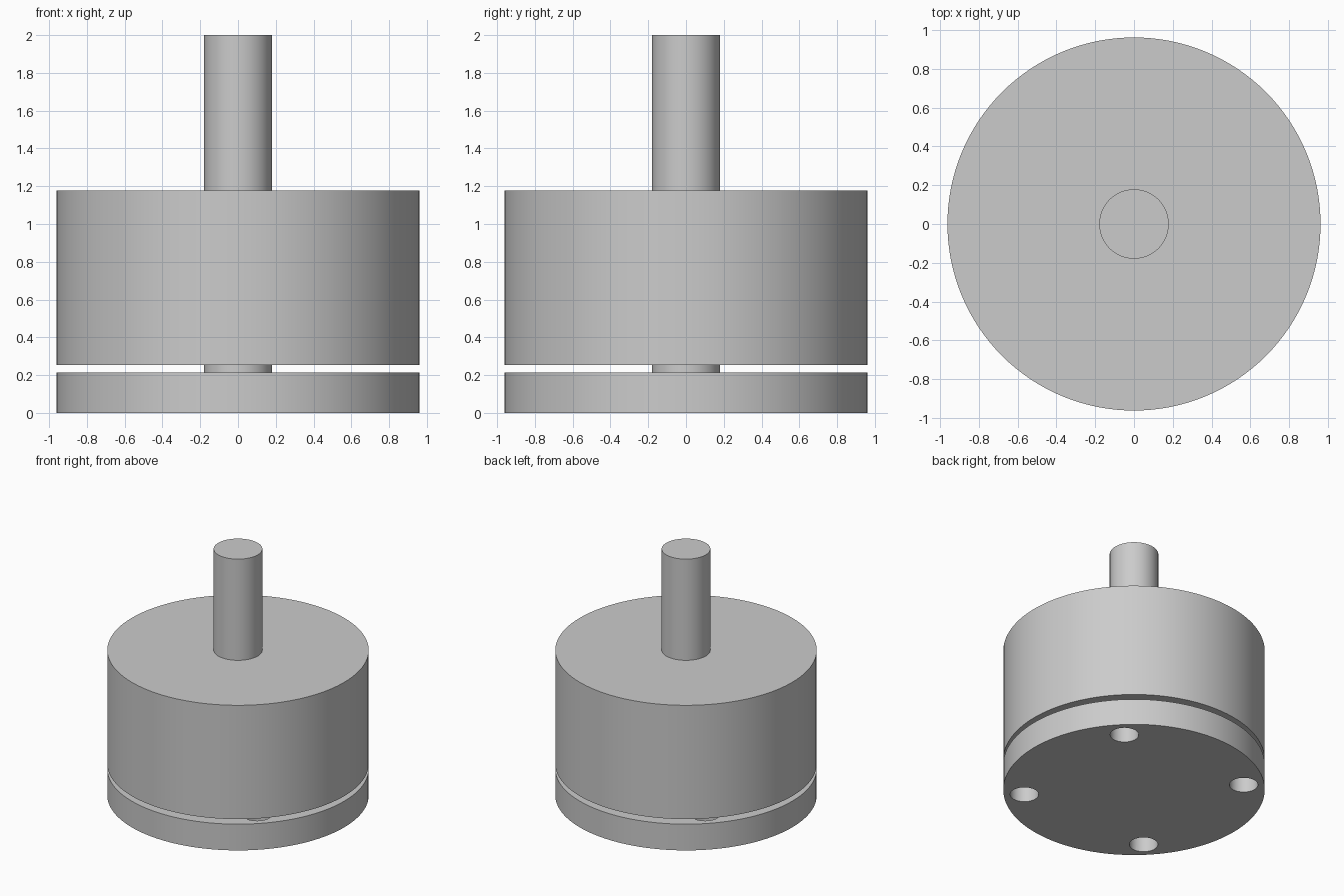
import bpy
from math import radians, cos, sin

cube = bpy.data.objects.get("Cube")
if cube:
    bpy.data.objects.remove(cube, do_unlink=True)

# One plain grey for every part
grey = bpy.data.materials.new("light_grey")
grey.use_nodes = True
colour = (0.6, 0.6, 0.6, 1)
grey.diffuse_color = colour
grey.node_tree.nodes["Principled BSDF"].inputs["Base Color"].default_value = colour


def cylinder(name, radius, bottom, top, x=0, y=0, sides=128):
    bpy.ops.mesh.primitive_cylinder_add(
        vertices=sides, radius=radius, depth=top - bottom,
        location=(x, y, (bottom + top) / 2))
    ob = bpy.context.object
    ob.name = name
    ob.data.materials.append(grey)
    return ob


def smooth(ob):
    bpy.ops.object.select_all(action="DESELECT")
    ob.select_set(True)
    bpy.context.view_layer.objects.active = ob
    bpy.ops.object.shade_smooth_by_angle(angle=radians(30))


RADIUS = 0.962
BASE_TOP = 0.213

# Base disc, main drum and the shaft that joins them
base = cylinder("base_disc", RADIUS, 0, BASE_TOP)
drum = cylinder("main_drum", RADIUS, 0.254, 1.178)
shaft = cylinder("shaft", 0.179, BASE_TOP, 2, sides=64)

# Four mounting holes through the base disc
for k in range(4):
    angle = radians(45 + 90 * k)
    cutter = cylinder("hole_cutter", 0.105, -0.1, BASE_TOP + 0.1,
                      0.81 * cos(angle), 0.81 * sin(angle), sides=48)
    cut = base.modifiers.new("mounting_hole", "BOOLEAN")
    cut.operation = "DIFFERENCE"
    cut.solver = "EXACT"
    cut.object = cutter
    bpy.context.view_layer.objects.active = base
    bpy.ops.object.modifier_apply(modifier=cut.name)
    bpy.data.objects.remove(cutter, do_unlink=True)

for part in (base, drum, shaft):
    smooth(part)
